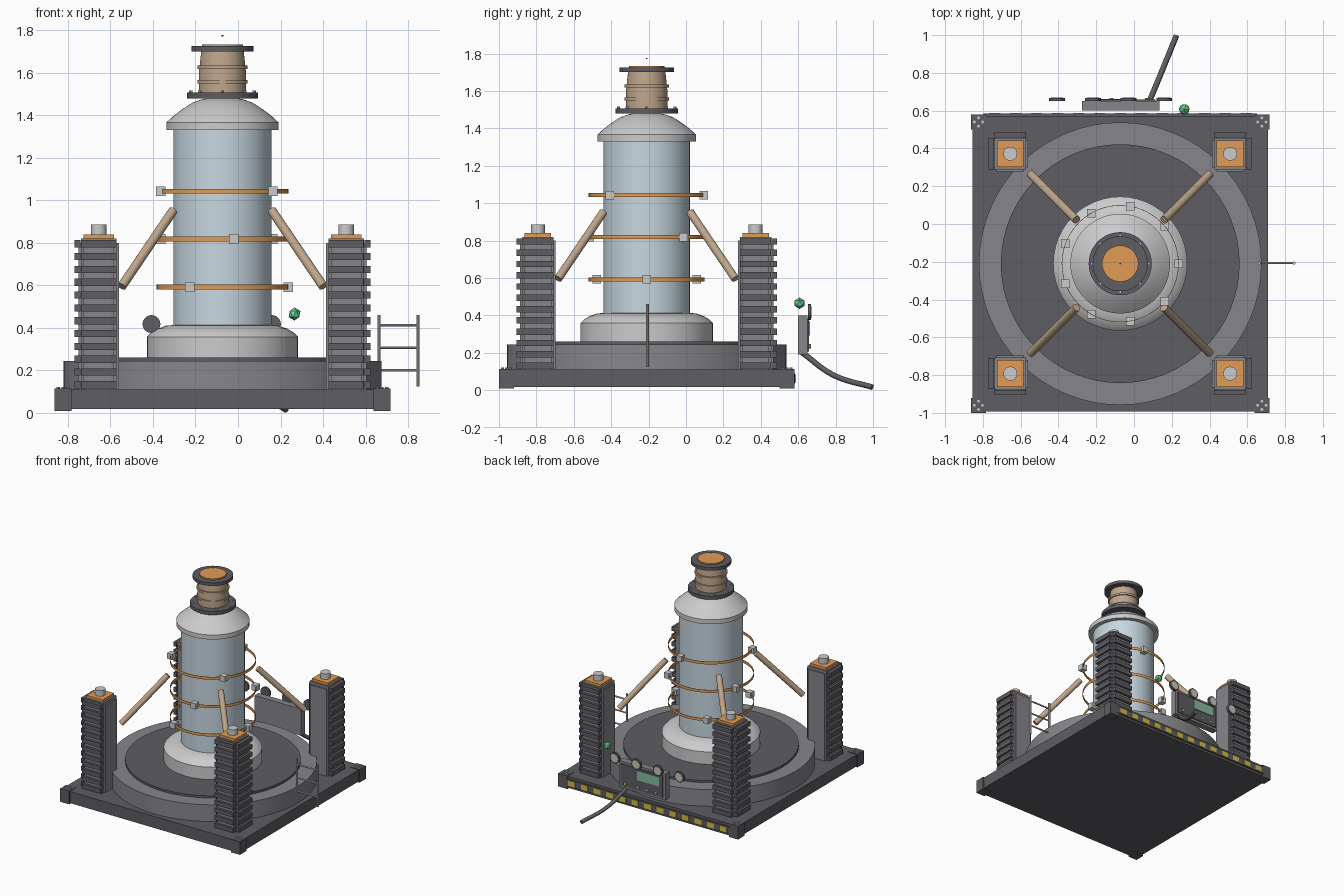
import bpy, bmesh, math
from mathutils import Vector, Matrix

if "Cube" in bpy.data.objects:
    bpy.data.objects.remove(bpy.data.objects["Cube"])

CX, CY = -0.073, -0.21   # axis of the machine


def mat(name, r, g, b):
    m = bpy.data.materials.new(name)
    m.diffuse_color = (r, g, b, 1)
    m.use_nodes = True
    m.node_tree.nodes["Principled BSDF"].inputs["Base Color"].default_value = m.diffuse_color
    return m


DARK = mat("dark_grey", 0.11, 0.11, 0.125)
MID = mat("mid_grey", 0.24, 0.24, 0.26)
LIGHT = mat("light_grey", 0.58, 0.58, 0.6)
BLUE = mat("pale_blue", 0.57, 0.68, 0.75)
ORANGE = mat("orange", 0.75, 0.33, 0.09)
TAN = mat("tan", 0.52, 0.38, 0.26)
YELLOW = mat("yellow", 0.65, 0.5, 0.06)
GREEN = mat("green", 0.15, 0.65, 0.3)
SCREEN = mat("screen_green", 0.25, 0.5, 0.35)
CREAM = mat("cream", 0.6, 0.57, 0.48)


def finish(name, bm, m, smooth=False):
    bmesh.ops.recalc_face_normals(bm, faces=bm.faces)
    me = bpy.data.meshes.new(name)
    bm.to_mesh(me)
    bm.free()
    me.materials.append(m)
    ob = bpy.data.objects.new(name, me)
    bpy.context.collection.objects.link(ob)
    if smooth:
        bpy.context.view_layer.objects.active = ob
        bpy.ops.object.select_all(action='DESELECT')
        ob.select_set(True)
        bpy.ops.object.shade_smooth_by_angle(angle=math.radians(35))
    return ob


def boxes(name, items, m):
    """items: (centre, size) pairs merged in one object"""
    bm = bmesh.new()
    for c, s in items:
        bmesh.ops.create_cube(bm, size=1, matrix=Matrix.Translation(c) @ Matrix.Diagonal((*s, 1)))
    return finish(name, bm, m)


def rods(name, items, m, n=16):
    """items: (start, end, radius) cylinders merged in one object"""
    bm = bmesh.new()
    for a, b, r in items:
        a, b = Vector(a), Vector(b)
        rot = (b - a).to_track_quat('Z', 'Y').to_matrix().to_4x4()
        bmesh.ops.create_cone(bm, cap_ends=True, segments=n, radius1=r, radius2=r,
                              depth=(b - a).length, matrix=Matrix.Translation((a + b) / 2) @ rot)
    return finish(name, bm, m, True)


def lathe(name, profile, m, n=48):
    """spin an (r, z) profile round the machine axis"""
    bm = bmesh.new()
    vs = [bm.verts.new((CX + r, CY, z)) for r, z in profile]
    es = [bm.edges.new(p) for p in zip(vs, vs[1:])]
    bmesh.ops.spin(bm, geom=vs + es, cent=(CX, CY, 0), axis=(0, 0, 1),
                   angle=math.tau, steps=n, use_duplicate=False)
    bmesh.ops.remove_doubles(bm, verts=bm.verts, dist=1e-5)
    return finish(name, bm, m, True)


def disc(name, r, z0, z1, m, n=48):
    return lathe(name, [(0, z0), (r, z0), (r, z1), (0, z1)], m, n)


CORNERS = [(sx, sy) for sx in (-1, 1) for sy in (-1, 1)]

# base plate, corner brackets and bolts
boxes("base_plate", [((CX, CY, 0.064), (1.565, 1.565, 0.092))], DARK)
boxes("base_corner", [((CX + sx * 0.75, CY + sy * 0.75, 0.062), (0.08, 0.08, 0.104)) for sx, sy in CORNERS], DARK)
rods("base_bolts", [((CX + sx * 0.75 + dx, CY + sy * 0.75 + dy, 0.11), (CX + sx * 0.75 + dx, CY + sy * 0.75 + dy, 0.121), 0.008)
                    for sx, sy in CORNERS for dx, dy in ((0.022, 0), (-0.022, 0), (0, 0.022), (0, -0.022))], LIGHT, 8)

# hazard strip along the back edge
boxes("hazard_strip", [((CX, 0.578, 0.063), (1.45, 0.012, 0.055))], DARK)
boxes("hazard_marks", [((CX - 0.665 + i * 0.111, 0.581, 0.063), (0.06, 0.012, 0.042)) for i in range(13)], YELLOW)

# turntable
lathe("outer_ring", [(0.63, 0.11), (0.748, 0.11), (0.748, 0.243), (0.63, 0.243), (0.63, 0.11)], MID, 64)
disc("inner_deck", 0.632, 0.11, 0.26, DARK, 64)

# central column
lathe("lower_dome", [(0, 0.26), (0.355, 0.26), (0.355, 0.358), (0.335, 0.378), (0.305, 0.396),
                     (0.265, 0.41), (0.22, 0.414), (0, 0.414)], LIGHT)
disc("column", 0.231, 0.41, 1.335, BLUE)
lathe("upper_dome", [(0, 1.33), (0.264, 1.33), (0.264, 1.366), (0.23, 1.397), (0.19, 1.428),
                     (0.14, 1.46), (0.1, 1.474), (0.06, 1.482), (0, 1.483)], LIGHT)
disc("neck_flange", 0.167, 1.48, 1.507, DARK)
rods("flange_bolts", [((CX + 0.15 * math.cos(a), CY + 0.15 * math.sin(a), 1.5),
                       (CX + 0.15 * math.cos(a), CY + 0.15 * math.sin(a), 1.516), 0.008)
                      for a in (i * math.tau / 8 for i in range(8))], LIGHT, 8)
lathe("neck", [(0, 1.5), (0.111, 1.5), (0.111, 1.6), (0.1, 1.7), (0, 1.7)], TAN)
for z in (1.558, 1.626):
    lathe("neck_ring", [(0.1, z - 0.008), (0.118, z - 0.008), (0.118, z + 0.008), (0.1, z + 0.008), (0.1, z - 0.008)], TAN)
disc("top_flange", 0.146, 1.7, 1.725, DARK)
disc("top_cap", 0.096, 1.72, 1.734, ORANGE)
disc("top_tip", 0.004, 1.771, 1.777, DARK, 8)

# thin coil bands with three clamps each
for i, z in enumerate((0.592, 0.818, 1.043)):
    lathe("coil_band", [(0.307, z - 0.011), (0.31, z - 0.011), (0.31, z + 0.011), (0.307, z + 0.011), (0.307, z - 0.011)], ORANGE)
    boxes("band_clamps", [((CX + 0.309 * math.cos(a), CY + 0.309 * math.sin(a), z), (0.045, 0.045, 0.045))
                          for a in (math.radians(40 * i + 120 * k) for k in range(3))], LIGHT)

# corner towers, fins on their two outer sides, and struts
for sx, sy in CORNERS:
    x, y = CX + sx * 0.582, CY + sy * 0.582
    boxes("tower", [((x, y, 0.465), (0.168, 0.168, 0.71)),
                    ((x, y, 0.455), (0.19, 0.145, 0.69)),
                    ((x, y, 0.455), (0.145, 0.19, 0.69))], MID)
    fins = []
    for k in range(12):
        z = 0.132 + k * 0.0603
        fins.append(((x + sx * 0.1, y, z), (0.028, 0.165, 0.034)))
        fins.append(((x, y + sy * 0.1, z), (0.165, 0.028, 0.034)))
    boxes("tower_fins", fins, DARK)
    boxes("tower_cap", [((x, y, 0.828), (0.142, 0.142, 0.024))], ORANGE)
    rods("tower_terminal", [((x, y, 0.83), (x, y, 0.885), 0.037)], LIGHT, 24)
    rods("strut", [((CX + sx * 0.232, CY + sy * 0.232, 0.952), (CX + sx * 0.474, CY + sy * 0.474, 0.595), 0.022)], TAN)

# side ladder
rods("ladder", [((x, CY + 0.003, 0.125), (x, CY + 0.003, 0.46), 0.008) for x in (0.663, 0.847)]
     + [((0.663, CY + 0.003, z), (0.847, CY + 0.003, z), 0.006) for z in (0.2, 0.307, 0.413)], LIGHT, 10)

# control panel at the back
boxes("control_panel", [((-0.07, 0.625, 0.295), (0.41, 0.05, 0.21))], MID)
boxes("panel_face", [((-0.07, 0.652, 0.295), (0.37, 0.012, 0.175))], DARK)
boxes("panel_screen", [((-0.13, 0.659, 0.33), (0.19, 0.008, 0.075))], SCREEN)
rods("panel_buttons", [((x, 0.65, 0.235), (x, 0.668, 0.235), 0.011) for x in (-0.2, -0.12, -0.04)], LIGHT, 10)
rods("panel_warning_button", [((0.07, 0.65, 0.235), (0.07, 0.668, 0.235), 0.013)], YELLOW, 10)

# gauges
gx = [-0.407 + i * 0.189 for i in range(4)]
rods("gauges", [((x, 0.652, 0.418), (x, 0.668, 0.418), 0.042) for x in gx], DARK, 20)
rods("gauge_faces", [((x, 0.66, 0.418), (x, 0.671, 0.418), 0.032) for x in gx], CREAM, 20)

# signal lamp
bm = bmesh.new()
bmesh.ops.create_icosphere(bm, subdivisions=1, radius=0.031, matrix=Matrix.Translation((0.266, 0.607, 0.465)))
finish("signal_lamp", bm, GREEN)

# hanging cable
cu = bpy.data.curves.new("cable", 'CURVE')
cu.dimensions = '3D'
cu.bevel_depth = 0.015
cu.bevel_resolution = 3
cu.use_fill_caps = True
sp = cu.splines.new('BEZIER')
path = [(0.07, 0.622, 0.2), (0.14, 0.79, 0.08), (0.224, 0.996, 0.016)]
sp.bezier_points.add(len(path) - 1)
for bp, p in zip(sp.bezier_points, path):
    bp.co = p
    bp.handle_left_type = bp.handle_right_type = 'AUTO'
cu.materials.append(DARK)
bpy.context.collection.objects.link(bpy.data.objects.new("cable", cu))
